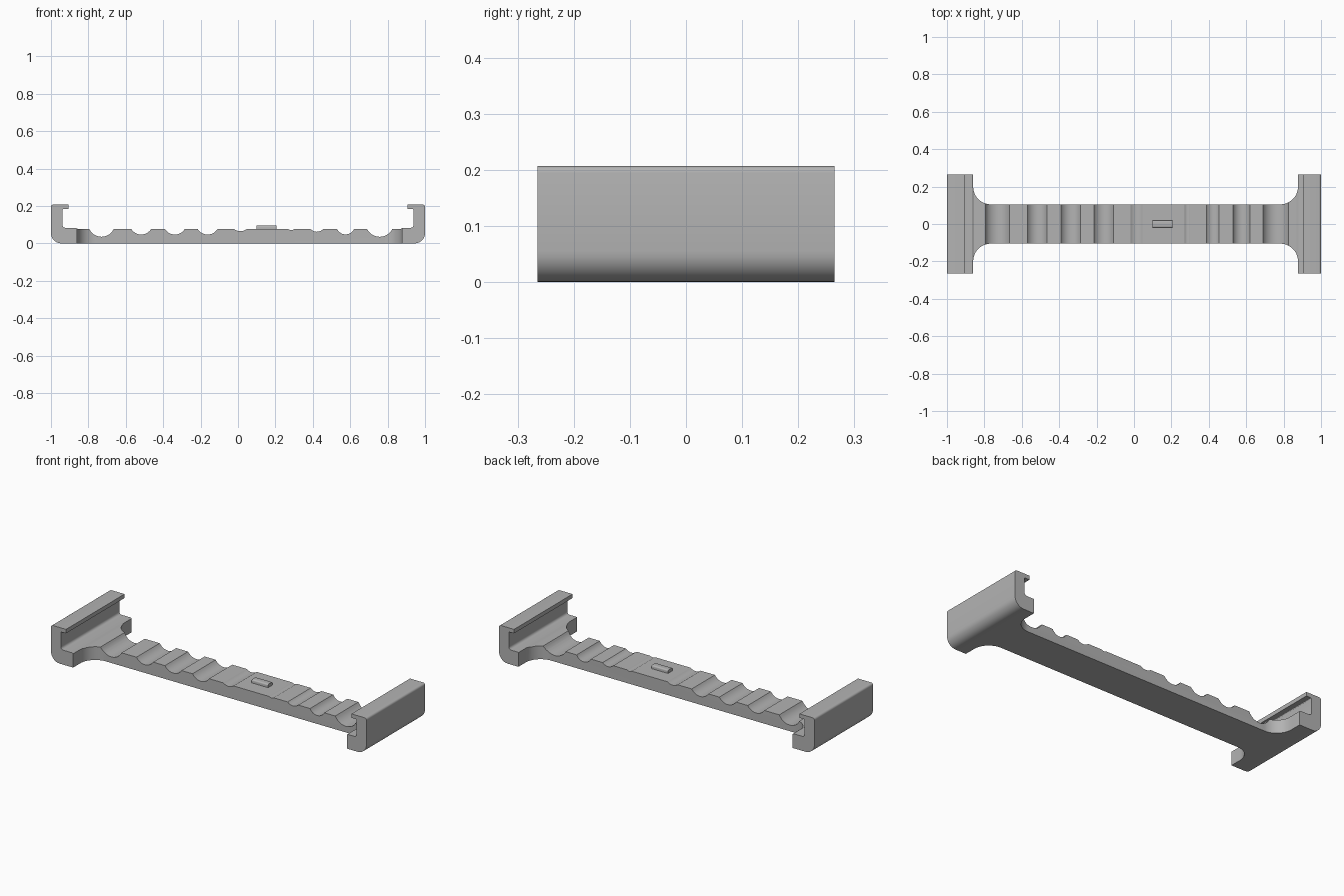
import bpy, bmesh, math

if "Cube" in bpy.data.objects:
    bpy.data.objects.remove(bpy.data.objects["Cube"], do_unlink=True)

grey = bpy.data.materials.new("plain grey")
grey.use_nodes = True
grey.diffuse_color = (0.45, 0.45, 0.45, 1)
grey.node_tree.nodes["Principled BSDF"].inputs["Base Color"].default_value = grey.diffuse_color


def arc(cx, cy, r, start, end, n=8):
    """Points on an arc, angles in degrees."""
    angles = [math.radians(start + (end - start) * i / n) for i in range(n + 1)]
    return [(cx + r * math.cos(a), cy + r * math.sin(a)) for a in angles]


def prism(name, points, low, high, place):
    """Extrude a 2D outline between low and high; place maps (u, v, w) to xyz."""
    bm = bmesh.new()
    face = bm.faces.new([bm.verts.new(place(u, v, low)) for u, v in points])
    grown = bmesh.ops.extrude_face_region(bm, geom=[face])["geom"]
    for v in grown:
        if isinstance(v, bmesh.types.BMVert):
            v.co += place(0, 0, high - low) - place(0, 0, 0)
    bmesh.ops.recalc_face_normals(bm, faces=bm.faces)
    mesh = bpy.data.meshes.new(name)
    bm.to_mesh(mesh)
    bm.free()
    mesh.materials.append(grey)
    obj = bpy.data.objects.new(name, mesh)
    bpy.context.collection.objects.link(obj)
    return obj


from mathutils import Vector
side_on = lambda u, v, w: Vector((u, w, v))
plan = lambda u, v, w: Vector((u, v, w))
end_on = lambda u, v, w: Vector((w, u, v))

TOP = 0.076     # bar height
FLOOR = 0.083   # floor of the end channels
RIM = 0.207     # top of the hooks


def hook():
    """Right-hand end from the bottom corner up and over to the channel floor."""
    return (arc(0.945, 0.055, 0.055, -90, 0)
            + arc(0.988, RIM - 0.012, 0.012, 0, 90, 4)
            + [(0.905, RIM), (0.905, 0.184), (0.932, 0.184)]
            + arc(0.932, 0.178, 0.006, 90, 0, 3)
            + arc(0.923, FLOOR + 0.015, 0.015, 0, -90, 4))


def scallop(x0, x1, bottom):
    """Hollow in the top of the bar, from x1 back to x0."""
    half, depth = (x1 - x0) / 2, TOP - bottom
    r = (half ** 2 + depth ** 2) / (2 * depth)
    spread = math.degrees(math.asin(half / r))
    return arc((x0 + x1) / 2, bottom + r, r, -90 + spread, -90 - spread, 12)


# Side profile: hook, scallops from right to left, mirrored hook
hollows = [(0.69, 0.825, 0.035), (0.53, 0.62, 0.048), (0.388, 0.455, 0.062),
           (0.27, 0.30, 0.071), (-0.02, 0.045, 0.065), (-0.215, -0.11, 0.047),
           (-0.39, -0.285, 0.047), (-0.57, -0.465, 0.047), (-0.795, -0.665, 0.035)]
profile = hook() + [(0.88, FLOOR), (0.868, TOP)]
for h in hollows:
    profile += scallop(*h)
profile += [(-0.855, TOP), (-0.867, FLOOR)] + [(-x, z) for x, z in reversed(hook())]
body = prism("notched_bar", profile, -0.265, 0.265, side_on)

# Plan outline: narrow bar flaring with fillets into the wide ends
R, HALF = 0.095, 0.105
upper = ([(1.1, 0.3), (0.877, 0.3)]
         + arc(0.877 - R, HALF + R, R, 0, -90, 12)
         + arc(-0.86 + R, HALF + R, R, -90, -180, 12)
         + [(-0.86, 0.3), (-1.1, 0.3)])
outline = upper + [(x, -y) for x, y in reversed(upper)]
cutter = prism("plan_cutter", outline, -0.1, 0.4, plan)
cutter.hide_render = True

trim = body.modifiers.new("trim", "BOOLEAN")
trim.operation = "INTERSECT"
trim.solver = "EXACT"
trim.object = cutter
bpy.context.view_layer.objects.active = body
body.select_set(True)
bpy.ops.object.modifier_apply(modifier=trim.name)
bpy.data.objects.remove(cutter, do_unlink=True)

# Small raised tab with rounded long edges
tab_section = ([(-0.02, 0.07), (0.02, 0.07)]
               + arc(0.012, 0.087, 0.008, 0, 90, 4)
               + arc(-0.012, 0.087, 0.008, 90, 180, 4))
tab = prism("raised_tab", tab_section, 0.1, 0.205, end_on)

# Smooth curves, sharp corners
bpy.ops.object.select_all(action="DESELECT")
for obj in (body, tab):
    obj.select_set(True)
bpy.context.view_layer.objects.active = body
bpy.ops.object.shade_smooth_by_angle(angle=math.radians(25))
